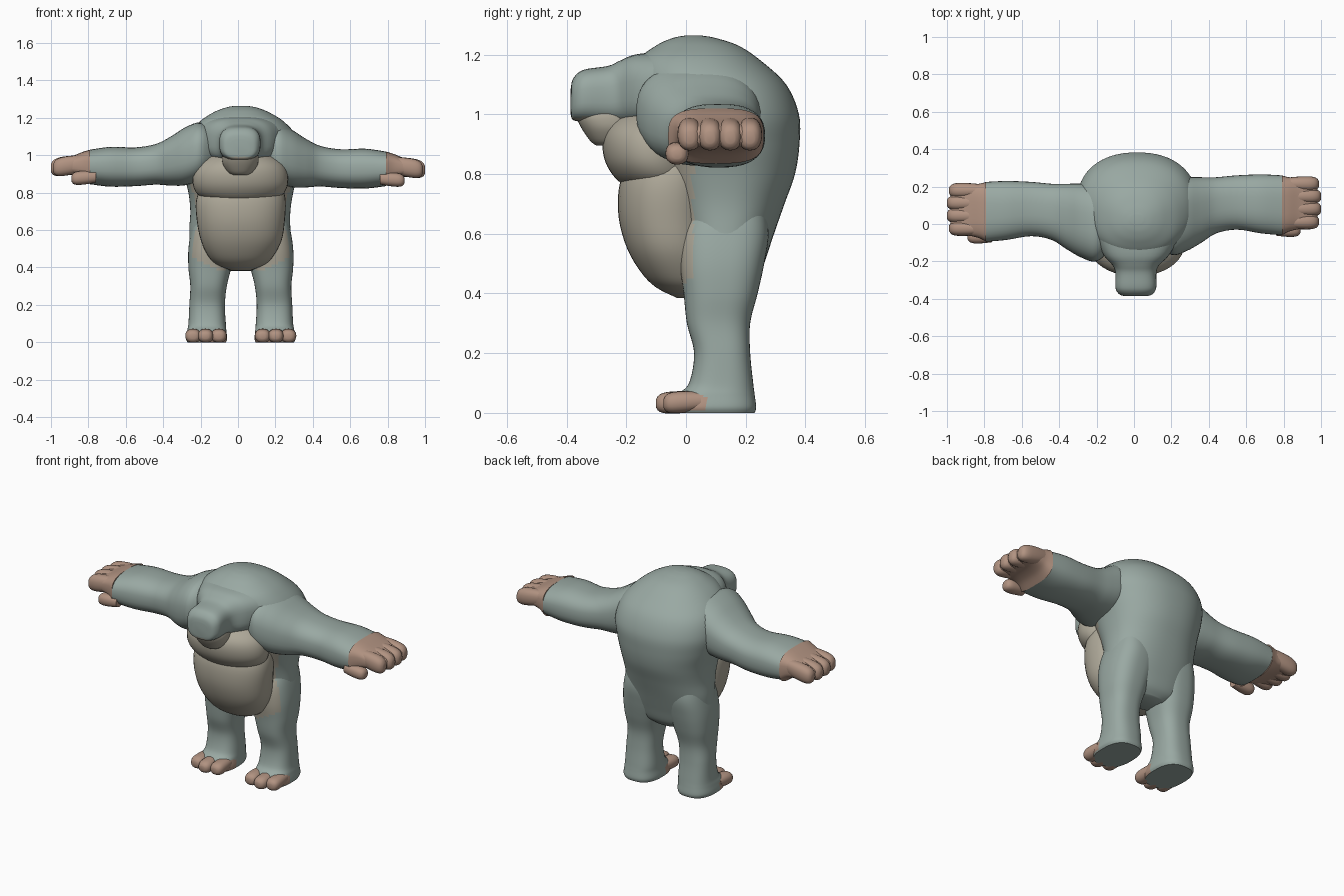
import bpy, bmesh, math
from mathutils import Vector


def material(name, rgb):
    m = bpy.data.materials.new(name)
    m.diffuse_color = (*rgb, 1)
    return m


GREY = material("grey_green_hide", (0.32, 0.395, 0.365))
TAN = material("tan_belly", (0.42, 0.39, 0.315))
PINK = material("pink_skin", (0.44, 0.29, 0.22))


def refine(rows, steps):
    """Catmull-Rom interpolation between cross-sections."""
    out = []
    for i in range(len(rows) - 1):
        p0, p1 = rows[max(i - 1, 0)], rows[i]
        p2, p3 = rows[i + 1], rows[min(i + 2, len(rows) - 1)]
        for s in range(steps):
            t = s / steps
            out.append([0.5 * (2 * b + (c - a) * t + (2 * a - 5 * b + 4 * c - d) * t * t
                               + (3 * b - a - 3 * c + d) * t ** 3)
                        for a, b, c, d in zip(p0, p1, p2, p3)])
    return out + [list(rows[-1])]


def loft(name, axis, rows, mats, n=2.3, steps=4, ring=40, rule=None, place=None):
    """Skin rows of (position, a_min, a_max, b_min, b_max) along an axis."""
    bm = bmesh.new()
    loops = []
    for t, a0, a1, b0, b1 in refine(rows, steps):
        loop = []
        for k in range(ring):
            ang = 2 * math.pi * k / ring
            c, s = math.cos(ang), math.sin(ang)
            u = math.copysign(abs(c) ** (2 / n), c)
            v = math.copysign(abs(s) ** (2 / n), s)
            co = [(a0 + a1) / 2 + u * (a1 - a0) / 2, (b0 + b1) / 2 + v * (b1 - b0) / 2]
            co.insert(axis, t)
            loop.append(bm.verts.new(place(co) if place else co))
        loops.append(loop)
    for p, q in zip(loops, loops[1:]):
        for k in range(ring):
            j = (k + 1) % ring
            bm.faces.new((p[k], p[j], q[j], q[k]))
    bm.faces.new(loops[0])
    bm.faces.new(loops[-1])
    bmesh.ops.recalc_face_normals(bm, faces=bm.faces)
    for f in bm.faces:
        if rule:
            f.material_index = rule(f.calc_center_median(), f.normal)
    mesh = bpy.data.meshes.new(name)
    bm.to_mesh(mesh)
    bm.free()
    for m in mats:
        mesh.materials.append(m)
    ob = bpy.data.objects.new(name, mesh)
    bpy.context.collection.objects.link(ob)
    bpy.ops.object.select_all(action='DESELECT')
    ob.select_set(True)
    bpy.context.view_layer.objects.active = ob
    bpy.ops.object.shade_smooth_by_angle(angle=math.radians(50))
    return ob


def digit(name, axis, base, tip, a, b, drop, ra, rb, place):
    """Blunt finger or toe, its middle line falling by drop."""
    rows = []
    for t, s in ((0, 0.85), (0.4, 1), (0.75, 1), (0.93, 0.78), (1, 0.4)):
        z = b - drop * t
        rows.append((base + (tip - base) * t, a - ra * s, a + ra * s, z - rb * s, z + rb * s))
    loft(name, axis, rows, [PINK], n=2.3, steps=3, ring=20, place=place)


def belly_rule(c, nrm):
    """Tan on the front of the hips and torso, grey elsewhere."""
    low = 0.39 + 0.5 * max(0, abs(c.x - 0.015) - 0.13)
    return 1 if c.y < 0.025 and low < c.z < 0.85 else 0


def leg_rule(c, nrm):
    if c.z < 0.06 and c.y < 0.065 and nrm.z > -0.5:
        return 2
    return belly_rule(c, nrm)


# Torso with the humped back
loft("torso", 2, [
    (0.38, -0.08, 0.12, 0.05, 0.20), (0.42, -0.20, 0.23, 0.00, 0.235),
    (0.50, -0.25, 0.285, -0.02, 0.262), (0.60, -0.26, 0.28, -0.03, 0.295),
    (0.70, -0.255, 0.28, -0.06, 0.33), (0.80, -0.265, 0.295, -0.10, 0.365),
    (0.90, -0.29, 0.32, -0.13, 0.38), (1.00, -0.305, 0.34, -0.16, 0.378),
    (1.10, -0.28, 0.315, -0.17, 0.335), (1.18, -0.205, 0.245, -0.16, 0.25),
    (1.23, -0.13, 0.165, -0.10, 0.175), (1.255, -0.065, 0.10, -0.045, 0.10),
    (1.264, -0.02, 0.05, 0.0, 0.05)], [GREY, TAN], n=2.25, steps=6, ring=64, rule=belly_rule)

# Round belly
loft("belly", 2, [
    (0.385, -0.04, 0.07, -0.03, 0.10), (0.42, -0.12, 0.15, -0.10, 0.10),
    (0.47, -0.165, 0.195, -0.15, 0.10), (0.55, -0.20, 0.235, -0.197, 0.10),
    (0.65, -0.22, 0.25, -0.225, 0.10), (0.75, -0.225, 0.255, -0.225, 0.10),
    (0.82, -0.20, 0.24, -0.20, 0.10), (0.88, -0.15, 0.20, -0.15, 0.10)], [TAN], n=2.2)

# Chest fold and lower jaw
loft("chest", 2, [
    (0.755, -0.16, 0.19, -0.20, 0.05), (0.79, -0.215, 0.24, -0.24, 0.05),
    (0.84, -0.24, 0.265, -0.27, 0.05), (0.90, -0.24, 0.265, -0.28, 0.05),
    (0.95, -0.215, 0.245, -0.268, 0.05), (0.99, -0.17, 0.20, -0.23, 0.05),
    (1.02, -0.10, 0.13, -0.18, 0.05)], [TAN], n=2.0)
loft("jaw", 2, [
    (0.895, -0.03, 0.055, -0.30, -0.2), (0.91, -0.055, 0.08, -0.32, -0.18),
    (0.95, -0.08, 0.105, -0.348, -0.16), (0.985, -0.085, 0.11, -0.365, -0.16),
    (1.01, -0.08, 0.105, -0.365, -0.16)], [TAN])

# Blunt head with a tan lip underneath, widening into the neck
loft("head", 1, [
    (-0.386, -0.04, 0.06, 1.0, 1.085), (-0.38, -0.072, 0.092, 0.982, 1.115),
    (-0.36, -0.092, 0.112, 0.976, 1.14),
    (-0.33, -0.10, 0.12, 0.973, 1.152), (-0.26, -0.10, 0.12, 0.967, 1.162),
    (-0.22, -0.115, 0.135, 0.965, 1.18), (-0.17, -0.16, 0.185, 0.96, 1.2),
    (-0.08, -0.21, 0.24, 0.95, 1.21)], [GREY, TAN], n=2.8,
    rule=lambda c, nrm: 1 if c.z < 0.99 and c.y < -0.2 and abs(nrm.x) < 0.8 else 0)

# Limbs, made once for each side
for side, sx in (("right", 1), ("left", -1)):
    def leg_place(co):
        return Vector((0.015 + sx * (co[0] - 0.015), co[1], co[2]))

    def arm_place(co):
        if sx > 0:
            return Vector(co)
        return Vector((-co[0], co[1] - 0.035, co[2] + 0.01))

    loft(side + "_leg", 2, [
        (0.0, 0.095, 0.30, -0.045, 0.23), (0.02, 0.088, 0.308, -0.05, 0.235),
        (0.06, 0.092, 0.302, -0.03, 0.23), (0.10, 0.095, 0.295, 0.01, 0.225),
        (0.20, 0.10, 0.29, 0.027, 0.215), (0.30, 0.09, 0.285, 0.003, 0.215),
        (0.40, 0.065, 0.295, -0.008, 0.24), (0.50, 0.04, 0.295, -0.02, 0.262),
        (0.60, 0.03, 0.28, -0.015, 0.277), (0.70, 0.05, 0.255, 0.03, 0.265),
        (0.80, 0.07, 0.23, 0.06, 0.25)],
        [GREY, TAN, PINK], n=2.6, steps=6, ring=56, rule=leg_rule, place=leg_place)
    for i, (x, tip) in enumerate(((0.132, -0.085), (0.203, -0.1), (0.27, -0.075))):
        digit(f"{side}_toe_{i + 1}", 1, 0.05, tip, x, 0.04, 0.008, 0.041, 0.036, leg_place)

    loft(side + "_arm", 0, [
        (0.12, -0.10, 0.19, 0.92, 1.12), (0.20, -0.165, 0.24, 0.86, 1.165),
        (0.28, -0.145, 0.25, 0.83, 1.14), (0.36, -0.10, 0.25, 0.828, 1.09),
        (0.44, -0.05, 0.25, 0.833, 1.05), (0.55, -0.03, 0.26, 0.825, 1.032),
        (0.68, -0.05, 0.265, 0.822, 1.035), (0.79, -0.06, 0.26, 0.835, 1.02)],
        [GREY], n=2.5, place=arm_place)
    # Webbed palm with short finger ends
    loft(side + "_hand", 0, [
        (0.79, -0.06, 0.26, 0.835, 1.02), (0.83, -0.04, 0.25, 0.865, 1.008),
        (0.88, -0.028, 0.248, 0.882, 0.988), (0.93, -0.022, 0.244, 0.888, 0.972),
        (0.965, -0.014, 0.238, 0.893, 0.96), (0.98, 0.005, 0.22, 0.905, 0.945)],
        [PINK], n=3.2, place=arm_place)
    for i, (y, tip) in enumerate(((0.012, 0.988), (0.08, 1.0), (0.148, 1.0), (0.214, 0.988))):
        digit(f"{side}_finger_{i + 1}", 0, 0.82, tip, y, 0.948, 0.026, 0.04, 0.05, arm_place)
    digit(side + "_thumb", 0, 0.76, 0.89, -0.03, 0.875, 0.01, 0.038, 0.036, arm_place)
